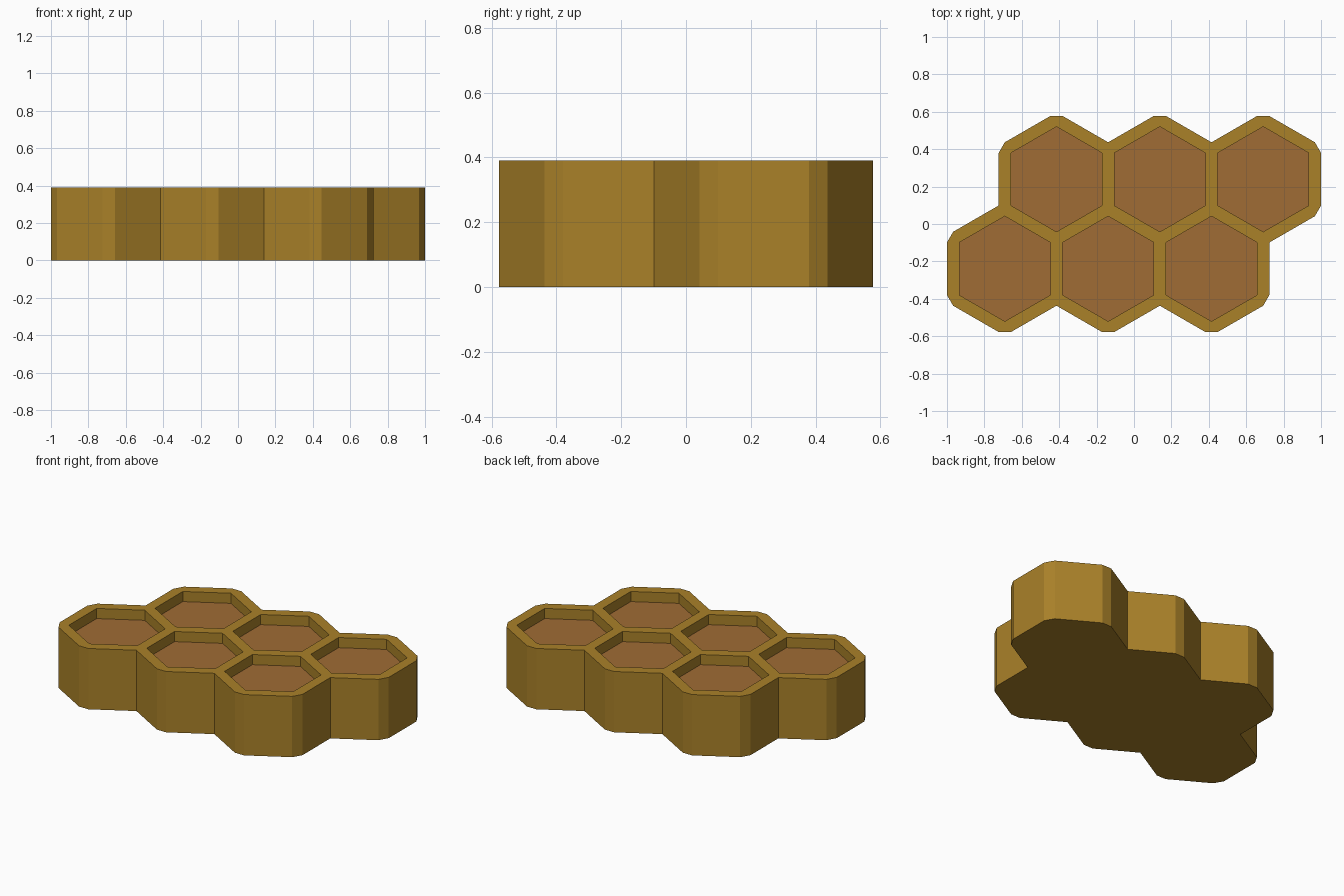
import bpy, bmesh, math
from mathutils import Vector

if "Cube" in bpy.data.objects:
    bpy.data.objects.remove(bpy.data.objects["Cube"])

PITCH, HALF_WALL = 0.5526, 0.033
HEIGHT, FLOOR, POCKET = 0.39, 0.325, 0.31
R = PITCH / math.sqrt(3)
CENTRES = [Vector(((c - 1.25 + 0.5 * r) * PITCH, (r - 0.5) * 1.5 * R, 0))
           for r in range(2) for c in range(3)]


def material(name, rgb):
    m = bpy.data.materials.new(name)
    m.diffuse_color = (*rgb, 1)
    m.use_nodes = True
    m.node_tree.nodes["Principled BSDF"].inputs["Base Color"].default_value = m.diffuse_color
    return m


def hexagon(centre, radius, z):
    return [centre + Vector((radius * math.cos(math.radians(60 * k + 30)),
                             radius * math.sin(math.radians(60 * k + 30)), z)) for k in range(6)]


def prisms(name, outlines, depth, mat):
    """Extrude every flat outline straight up into one object."""
    bm = bmesh.new()
    for pts in outlines:
        face = bm.faces.new([bm.verts.new(p) for p in pts])
        ext = bmesh.ops.extrude_face_region(bm, geom=[face], use_keep_orig=True)
        verts = [g for g in ext["geom"] if isinstance(g, bmesh.types.BMVert)]
        bmesh.ops.translate(bm, vec=(0, 0, depth), verts=verts)
    bmesh.ops.recalc_face_normals(bm, faces=bm.faces[:])
    me = bpy.data.meshes.new(name)
    bm.to_mesh(me)
    bm.free()
    me.materials.append(mat)
    ob = bpy.data.objects.new(name, me)
    bpy.context.collection.objects.link(ob)
    return ob


def comb_outline():
    """Outline of the joined cells, pushed out by half a wall with clipped corners."""
    step = {}
    key = lambda p: (round(p.x, 3), round(p.y, 3))
    for c in CENTRES:
        h = hexagon(c, R, 0)
        for k in range(6):
            a, b = h[k], h[(k + 1) % 6]
            if not any(abs(((a + b) / 2 - o).length - PITCH / 2) < 0.01 for o in CENTRES if o != c):
                step[key(a)] = (a, b)
    loop, k = [], next(iter(step))
    for _ in range(len(step)):
        a, b = step[k]
        loop.append(a)
        k = key(b)
    out, d = [], HALF_WALL / math.cos(math.radians(30))
    for i, v in enumerate(loop):
        e1 = (v - loop[i - 1]).normalized()
        e2 = (loop[(i + 1) % len(loop)] - v).normalized()
        t = (e1 + e2).normalized()
        n = Vector((t.y, -t.x, 0))
        if e1.cross(e2).z > 0:      # outer corner: clipped flat
            out += [v + d * (n * 0.5 - t * 0.866), v + d * (n * 0.5 + t * 0.866)]
        else:                       # inner corner: sharp
            out.append(v + d * n)
    return out


wax = material("golden wax", (0.40, 0.22, 0.022))
honey = material("brown honey", (0.35, 0.15, 0.035))
inner = R - HALF_WALL / math.cos(math.radians(30))

# Comb body with six hexagonal pockets
comb = prisms("comb_body", [comb_outline()], HEIGHT, wax)
cutter = prisms("pocket_cutter", [hexagon(c, inner, POCKET) for c in CENTRES], 0.3, wax)
cutter.hide_render = True
cutter.hide_viewport = True
cut = comb.modifiers.new("pockets", "BOOLEAN")
cut.operation, cut.solver, cut.object = "DIFFERENCE", "EXACT", cutter

# Honey filling the pockets
prisms("honey_fill", [hexagon(c, inner, POCKET) for c in CENTRES], FLOOR - POCKET, honey)
